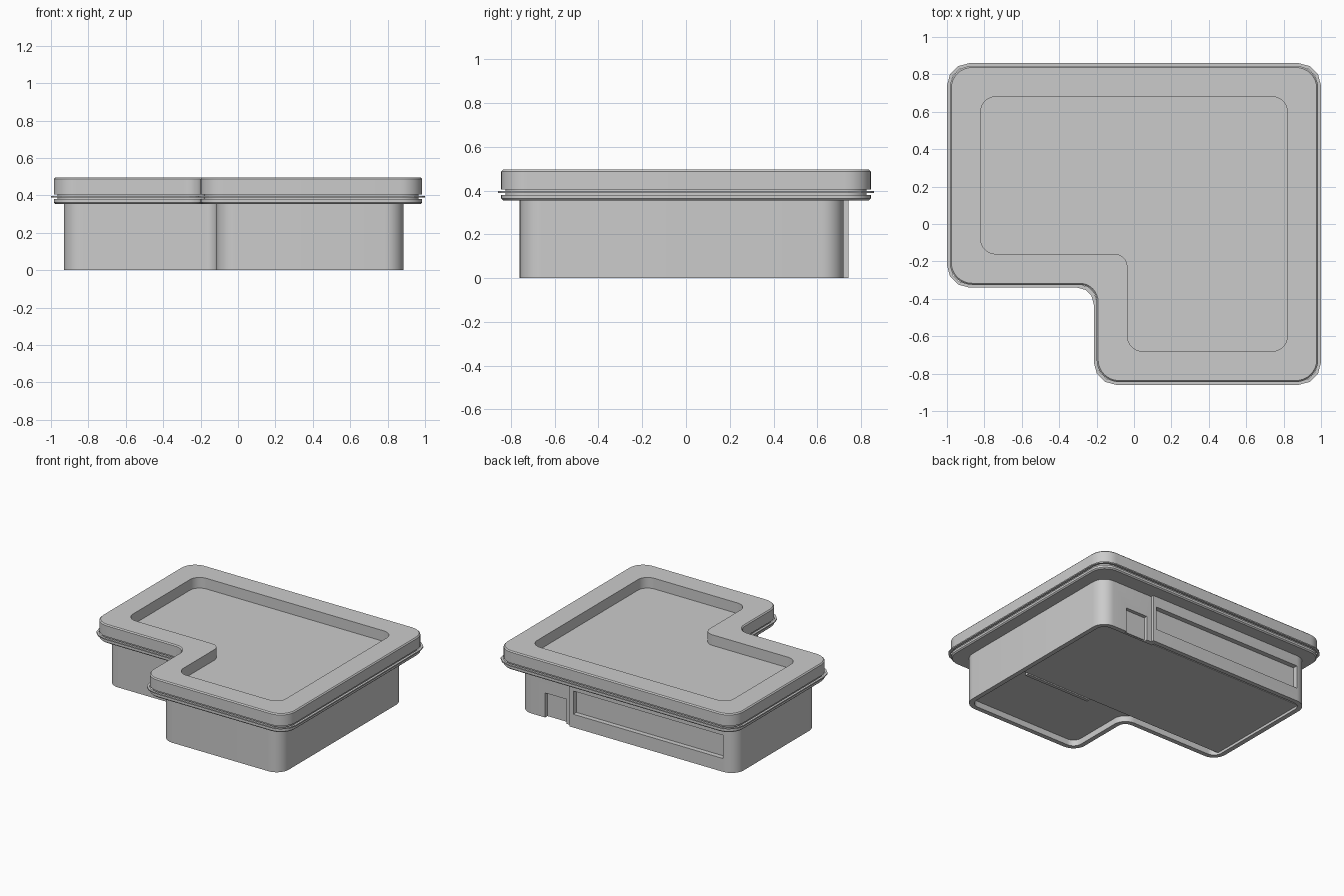
import bpy, bmesh
from math import pi
from mathutils import Vector

if "Cube" in bpy.data.objects:
    bpy.data.objects.remove(bpy.data.objects["Cube"])


def outline(corners, seg=8):
    """Fillet each (x, y, radius) corner of a polygon."""
    pts, n = [], len(corners)
    for i, (x, y, r) in enumerate(corners):
        p = Vector((x, y))
        if r <= 0:
            pts.append(p)
            continue
        a = (Vector(corners[i - 1][:2]) - p).normalized() * r
        b = (Vector(corners[(i + 1) % n][:2]) - p).normalized() * r
        centre = p + a + b
        start, end = -b, -a
        for k in range(seg + 1):
            t = k / seg * pi / 2
            from math import sin, cos
            pts.append(centre + start * cos(t) + end * sin(t))
    return pts


def ell(d, r, rc):
    """L-shaped roof outline inset by d, radius r, inner corner radius rc."""
    x, y = 0.985 - d, 0.845 - d
    nx, ny = -0.2 + d, -0.325 + d
    return [(x, y, r), (-x, y, r), (-x, ny, r), (nx, ny, rc), (nx, -y, r), (x, -y, r)]


def loft(name, rings, closed=False):
    """Join stacked (points, z) rings; cap the ends unless closed."""
    bm = bmesh.new()
    loops = [[bm.verts.new((p.x, p.y, z)) for p in pts] for pts, z in rings]
    pairs = list(zip(loops, loops[1:])) + ([(loops[-1], loops[0])] if closed else [])
    for a, b in pairs:
        for i in range(len(a)):
            bm.faces.new((a[i - 1], a[i], b[i], b[i - 1]))
    if not closed:
        bm.faces.new(loops[0])
        bm.faces.new(loops[-1])
    bmesh.ops.recalc_face_normals(bm, faces=bm.faces)
    me = bpy.data.meshes.new(name)
    bm.to_mesh(me)
    bm.free()
    ob = bpy.data.objects.new(name, me)
    bpy.context.collection.objects.link(ob)
    return ob


def box(name, x0, x1, y0, y1, z0, z1):
    pts = outline([(x1, y1, 0), (x0, y1, 0), (x0, y0, 0), (x1, y0, 0)])
    return loft(name, [(pts, z0), (pts, z1)])


def activate(ob):
    bpy.ops.object.select_all(action='DESELECT')
    ob.select_set(True)
    bpy.context.view_layer.objects.active = ob


def smooth(ob):
    activate(ob)
    bpy.ops.object.shade_smooth_by_angle(angle=0.6)


# Roof slab: soffit, shadow groove, fascia, parapet and sunken deck
edge = outline(ell(0, 0.12, 0.09))
groove = outline(ell(0.02, 0.10, 0.11))
lip = outline(ell(0.008, 0.112, 0.098))
inner = outline(ell(0.165, 0.08, 0.07))
roof = loft("roof_slab", [(lip, 0.355), (edge, 0.363), (edge, 0.38), (groove, 0.38),
                          (groove, 0.405), (edge, 0.405), (edge, 0.487), (lip, 0.495),
                          (inner, 0.495), (inner, 0.415)])
smooth(roof)

# Thin trim strip running round the groove
t_out = outline(ell(-0.015, 0.12, 0.09), 3)
t_in = outline(ell(0.003, 0.10, 0.10), 3)
loft("roof_trim", [(t_out, 0.388), (t_out, 0.397), (t_in, 0.397), (t_in, 0.388)], closed=True)


# Walls: L-plan with a stepped back face and a shallow hollow underneath
def wall_plan(d):
    r, c = 0.10 - d, 0.06 + d
    return outline([(0.885 - d, 0.72 - d, r), (0.45 - d, 0.72 - d, 0), (0.45 - d, 0.742 - d, 0),
                    (-0.93 + d, 0.742 - d, r), (-0.93 + d, -0.24 + d, r), (-0.115 + d, -0.24 + d, c),
                    (-0.115 + d, -0.76 + d, r), (0.885 - d, -0.76 + d, r)])


out, hollow = wall_plan(0), wall_plan(0.035)
walls = loft("walls", [(out, 0.36), (out, 0), (hollow, 0), (hollow, 0.045)])

# Openings in the back wall
cutters = [box("door_cutter", 0.49, 0.67, 0.69, 0.80, -0.1, 0.185),
           box("window_cutter", -0.83, 0.42, 0.70, 0.80, 0.10, 0.275)]
for c in cutters:
    activate(walls)
    m = walls.modifiers.new("opening", 'BOOLEAN')
    m.operation, m.object, m.solver = 'DIFFERENCE', c, 'EXACT'
    bpy.ops.object.modifier_apply(modifier=m.name)
for c in cutters:
    bpy.data.objects.remove(c)
smooth(walls)

# Floor plates and the partition seen from below
box("main_floor", -0.89, 0.845, -0.17, 0.68, 0.015, 0.06)
box("partition", 0.25, 0.80, -0.20, -0.175, 0.01, 0.06)

# Door leaf and window pane
box("door_leaf", 0.495, 0.665, 0.68, 0.70, 0.005, 0.18)
box("window_pane", -0.83, 0.42, 0.69, 0.705, 0.10, 0.275)
